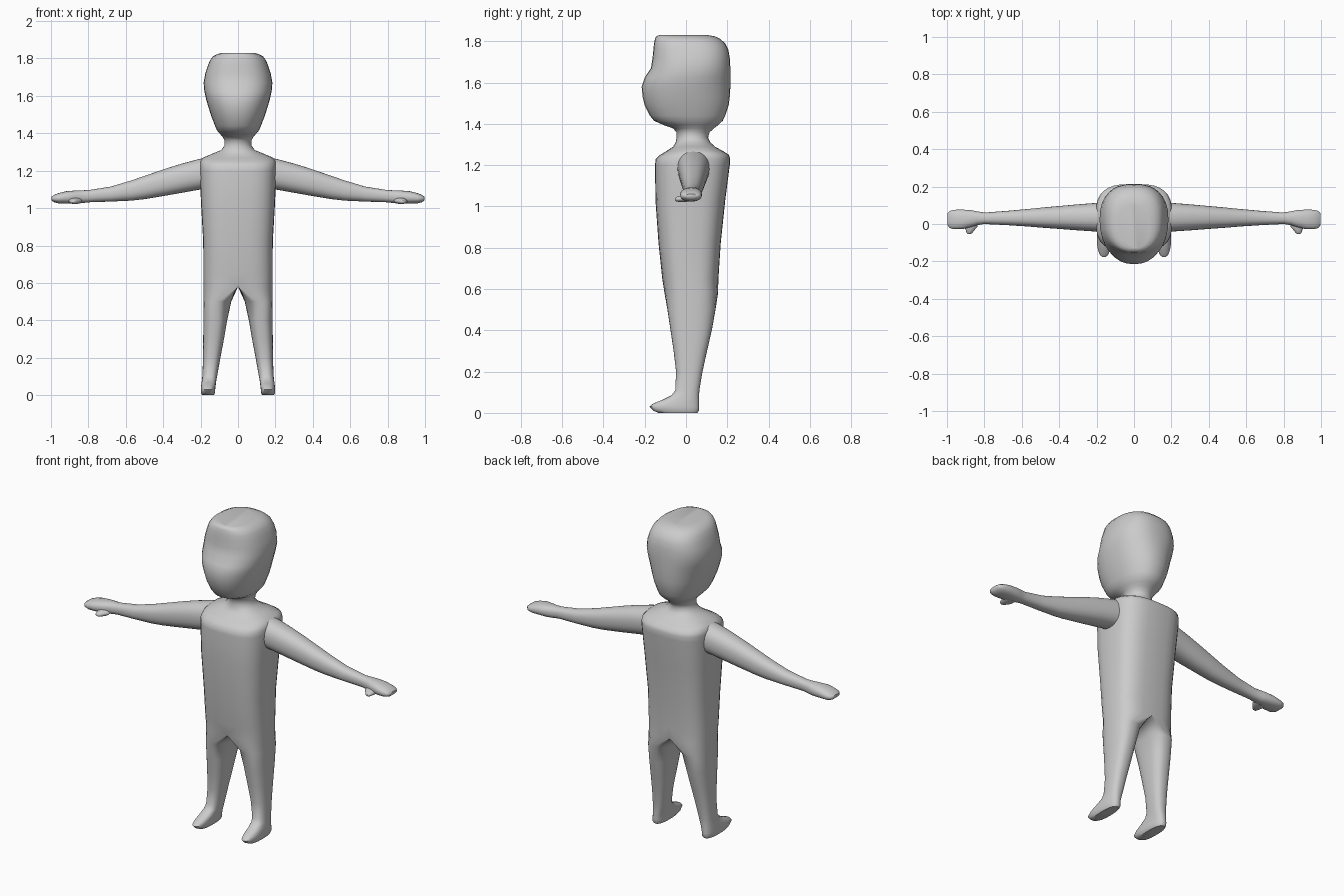
import bpy, bmesh, math

N = 32


def power(v, e):
    return math.copysign(abs(v) ** (2 / e), v)


def loft(name, rings, angle=50):
    """Skin a stack of rings, cap the ends, mirror across x = 0."""
    bm = bmesh.new()
    vs = [[bm.verts.new(p) for p in r] for r in rings]
    for a, b in zip(vs, vs[1:]):
        for i in range(N):
            j = (i + 1) % N
            bm.faces.new((a[i], a[j], b[j], b[i]))
    bm.faces.new(vs[0][::-1])
    bm.faces.new(vs[-1])
    bmesh.ops.recalc_face_normals(bm, faces=bm.faces[:])
    # drop the hidden wall on the mirror plane
    wall = [f for f in bm.faces if all(abs(v.co.x) < 1e-4 for v in f.verts)]
    bmesh.ops.delete(bm, geom=wall, context='FACES')
    me = bpy.data.meshes.new(name)
    bm.to_mesh(me)
    bm.free()
    ob = bpy.data.objects.new(name, me)
    bpy.context.collection.objects.link(ob)
    bpy.ops.object.select_all(action='DESELECT')
    ob.select_set(True)
    bpy.context.view_layer.objects.active = ob
    bpy.ops.object.shade_smooth_by_angle(angle=math.radians(angle))
    mod = ob.modifiers.new("Mirror", 'MIRROR')
    mod.use_clip = True
    return ob


def level(z, inner, mid, outer, y0, y1, e):
    """Horizontal half-body section, rounded separately on each side of mid."""
    pts = []
    for i in range(N):
        a = 2 * math.pi * i / N
        c, s = power(math.cos(a), e), power(math.sin(a), e)
        rx = outer - mid if c > 0 else mid - inner
        pts.append((mid + rx * c, (y0 + y1) / 2 + (y1 - y0) / 2 * s, z))
    return pts


def slice_x(x, y0, y1, z0, z1, e=2.3):
    """Section of an arm at a given x."""
    pts = []
    for i in range(N):
        a = 2 * math.pi * i / N
        pts.append((x, (y0 + y1) / 2 + (y1 - y0) / 2 * power(math.cos(a), e),
                    (z0 + z1) / 2 + (z1 - z0) / 2 * power(math.sin(a), e)))
    return pts


# feet and legs: z, inner x, outer x, front y, back y
legs = [(0.0, .13, .192, -.135, .055), (.012, .122, .198, -.16, .063),
        (.03, .122, .199, -.177, .063), (.045, .12, .198, -.16, .063),
        (.065, .118, .195, -.11, .063), (.085, .115, .192, -.07, .063),
        (.11, .11, .19, -.052, .065), (.2, .094, .187, -.048, .08),
        (.3, .075, .186, -.06, .102), (.4, .058, .185, -.075, .125),
        (.5, .036, .185, -.09, .143)]
rings = [level(z, i, (i + o) / 2, o, f, b, 2.5) for z, i, o, f, b in legs]

# torso, neck and head: z, half width, front y, back y, squareness
upper = [(.58, .185, -.104, .155, 3), (.65, .185, -.115, .157, 3),
         (.82, .186, -.133, .168, 3), (1.03, .198, -.148, .19, 3),
         (1.2, .205, -.15, .212, 3), (1.23, .205, -.147, .214, 3),
         (1.25, .203, -.125, .208, 2.9), (1.268, .19, -.095, .18, 2.7),
         (1.29, .14, -.062, .14, 2.4), (1.31, .09, -.05, .118, 2.2),
         (1.335, .072, -.045, .107, 2), (1.36, .072, -.047, .115, 2),
         (1.378, .08, -.062, .135, 2), (1.395, .095, -.11, .157, 2.1),
         (1.415, .112, -.155, .178, 2.2), (1.44, .123, -.175, .19, 2.2),
         (1.49, .142, -.2, .207, 2.2), (1.53, .155, -.21, .212, 2.2),
         (1.58, .17, -.215, .215, 2.2), (1.625, .18, -.2, .215, 2.3),
         (1.67, .184, -.17, .215, 2.4), (1.72, .175, -.162, .212, 2.5),
         (1.76, .162, -.158, .205, 2.5), (1.79, .15, -.155, .19, 2.5),
         (1.812, .133, -.15, .165, 2.5), (1.824, .11, -.145, .14, 2.5),
         (1.83, .085, -.13, .105, 2.5)]
rings += [level(z, 0, 0, w, f, b, e) for z, w, f, b, e in upper]
loft("body", rings)

# arms and mitten hands: x, front y, back y, bottom z, top z
arm = [(.17, -.042, .115, 1.1, 1.27), (.21, -.04, .112, 1.098, 1.262),
       (.3, -.034, .105, 1.082, 1.238), (.39, -.027, .097, 1.066, 1.21),
       (.5, -.019, .087, 1.048, 1.172), (.57, -.013, .08, 1.04, 1.148),
       (.68, -.006, .07, 1.035, 1.115), (.8, .0, .061, 1.031, 1.096),
       (.84, -.006, .068, 1.026, 1.095), (.87, -.016, .074, 1.024, 1.094),
       (.92, -.028, .077, 1.024, 1.09), (.96, -.028, .076, 1.025, 1.08),
       (.985, -.022, .07, 1.032, 1.07), (.998, -.006, .055, 1.043, 1.06)]
loft("arm", [slice_x(*a) for a in arm])

# thumbs: y, centre x, half length, centre z, half height
thumb = [(.02, .87, .04, 1.042, .018), (-.015, .872, .034, 1.038, .017),
         (-.035, .877, .022, 1.036, .014), (-.048, .88, .015, 1.035, .01),
         (-.054, .881, .006, 1.035, .005)]
loft("thumb", [[(x + rx * math.cos(2 * math.pi * i / N), y,
                 z + rz * math.sin(2 * math.pi * i / N)) for i in range(N)]
               for y, x, rx, z, rz in thumb])
